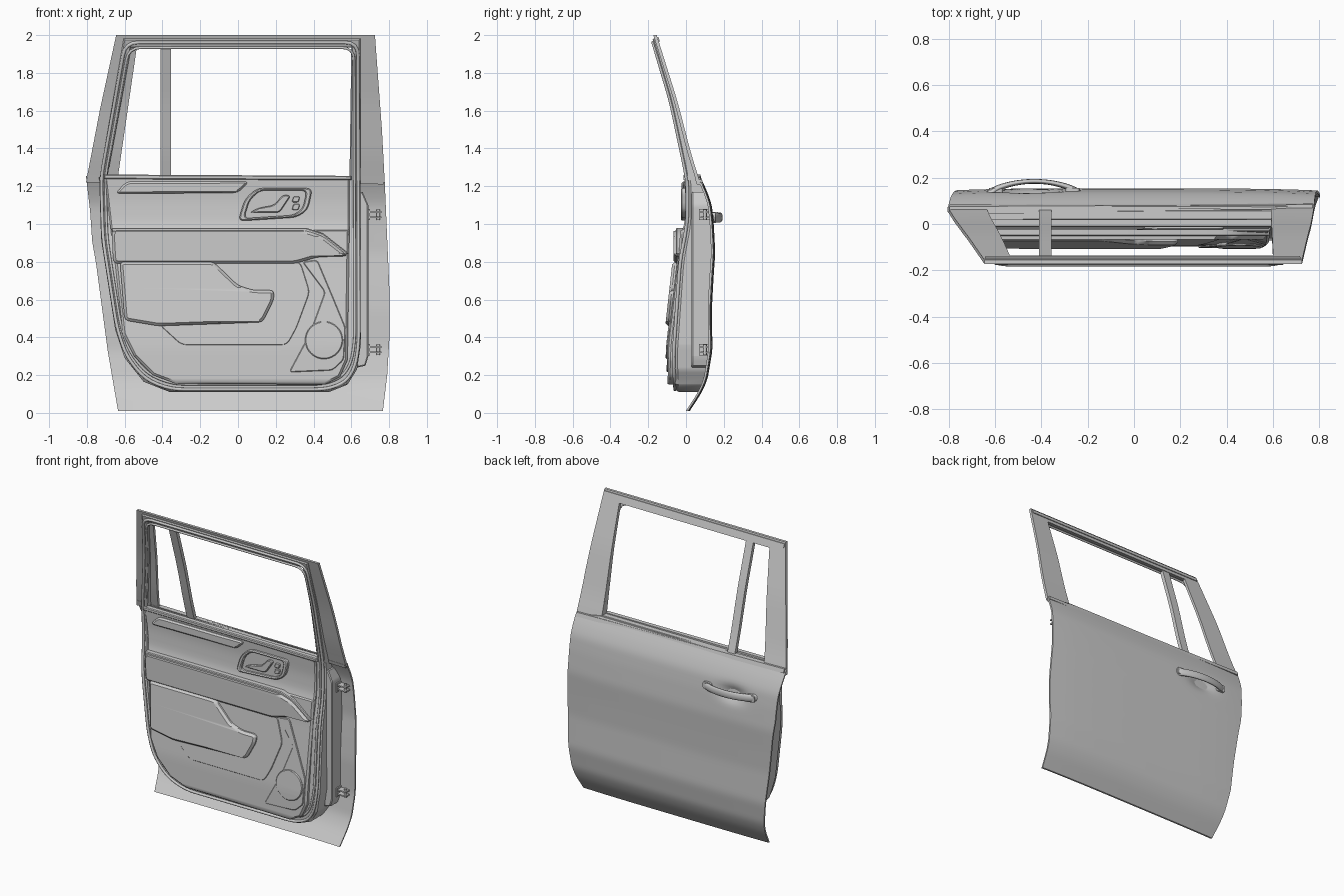
import bpy, bmesh, math
from mathutils import Vector

if "Cube" in bpy.data.objects:
    bpy.data.objects.remove(bpy.data.objects["Cube"])

# ---------- helpers ----------
def curve_fn(keys, soft=0.02):
    """Smoothed piecewise-linear depth profile y(z)."""
    def lin(z):
        if z <= keys[0][0]:
            a, b = keys[0], keys[1]
        else:
            a, b = keys[-2], keys[-1]
            for p, q in zip(keys, keys[1:]):
                if p[0] <= z <= q[0]:
                    a, b = p, q
                    break
        return a[1] + (b[1] - a[1]) * (z - a[0]) / (b[0] - a[0])
    return lambda x, z: (lin(z - soft) + lin(z) + lin(z + soft)) / 3

def shift(fn, d):
    return lambda x, z: fn(x, z) + d

def const(v):
    return lambda x, z: v

def fillet(pts, r, n=4):
    """Round the corners of a closed 2D polygon."""
    out = []
    for i, p in enumerate(pts):
        p = Vector(p)
        a, b = Vector(pts[i - 1]) - p, Vector(pts[(i + 1) % len(pts)]) - p
        s = p + a.normalized() * min(r, a.length * .45)
        e = p + b.normalized() * min(r, b.length * .45)
        for k in range(n + 1):
            t = k / n
            out.append(tuple(s * (1 - t) ** 2 + p * 2 * t * (1 - t) + e * t * t))
    return out

def scaled(pts, s, cx, cz):
    return [(cx + (x - cx) * s, cz + (z - cz) * s) for x, z in pts]

def ring(a, b):
    n = len(a)
    return [(a[i], a[(i + 1) % n], b[(i + 1) % n], b[i]) for i in range(n)]

def slab(name, polys, front, back, edge=0, step=.03, xs=()):
    """Outline(s) in the xz plane, given depth between two surfaces, chamfered in front."""
    bm = bmesh.new()
    for poly in polys:
        bm.faces.new([bm.verts.new((x, 0, z)) for x, z in poly])
    bmesh.ops.remove_doubles(bm, verts=bm.verts[:], dist=1e-5)
    bmesh.ops.recalc_face_normals(bm, faces=bm.faces[:])
    if edge:
        bmesh.ops.inset_region(bm, faces=bm.faces[:], thickness=edge,
                               use_boundary=True, use_even_offset=True)
    zs = [v.co.z for v in bm.verts]
    cuts = [((0, 0, k * step + .003), (0, 0, 1)) for k in range(int(2.1 / step))
            if min(zs) < k * step + .003 < max(zs)] + [((x, 0, 0), (1, 0, 0)) for x in xs]
    for co, no in cuts:
        bmesh.ops.bisect_plane(bm, geom=bm.verts[:] + bm.edges[:] + bm.faces[:],
                               dist=1e-5, plane_co=co, plane_no=no)
    bm.verts.index_update()
    vs = list(bm.verts)
    n = len(vs)
    co = [(v.co.x, front(v.co.x, v.co.z) + (edge if v.is_boundary else 0), v.co.z) for v in vs]
    co += [(v.co.x, back(v.co.x, v.co.z), v.co.z) for v in vs]
    fs = []
    for f in bm.faces:
        ids = [v.index for v in f.verts]
        fs += [ids, [i + n for i in reversed(ids)]]
    for e in bm.edges:
        if e.is_boundary:
            a, b = e.verts[0].index, e.verts[1].index
            fs.append([a, b, b + n, a + n])
    bm.free()
    me = bpy.data.meshes.new(name)
    me.from_pydata(co, [], fs)
    bm = bmesh.new()
    bm.from_mesh(me)
    bmesh.ops.recalc_face_normals(bm, faces=bm.faces[:])
    bm.to_mesh(me)
    bm.free()
    ob = bpy.data.objects.new(name, me)
    bpy.context.collection.objects.link(ob)
    return ob

def tube(name, pts, r, cyclic=False):
    cu = bpy.data.curves.new(name, 'CURVE')
    cu.dimensions, cu.bevel_depth, cu.bevel_resolution, cu.use_fill_caps = '3D', r, 3, True
    sp = cu.splines.new('POLY')
    sp.points.add(len(pts) - 1)
    for p, c in zip(sp.points, pts):
        p.co = (*c, 1)
    sp.use_cyclic_u = cyclic
    ob = bpy.data.objects.new(name, cu)
    bpy.context.collection.objects.link(ob)
    return ob

def box(name, loc, size):
    bpy.ops.mesh.primitive_cube_add(size=1, location=loc)
    bpy.context.object.name, bpy.context.object.scale = name, size

# ---------- depth profiles ----------
skin_y = curve_fn([(.01, .02), (.11, .085), (.18, .115), (.33, .14), (.55, .137), (.7, .145),
                   (.85, .155), (1, .147), (1.1, .137), (1.17, .113), (1.26, .072)])
frame_y = curve_fn([(1.2, .08), (1.25, .066), (1.36, .03), (1.65, -.045), (2, -.155)], .05)
inner_y = curve_fn([(.1, -.055), (.3, -.065), (.8, -.03), (1, .008), (1.22, .01), (1.36, -.018),
                    (1.65, -.08), (1.98, -.178)], .04)
trim_y = curve_fn([(.15, -.098), (.35, -.092), (.8, -.042), (.97, -.03)])
upper_y = curve_fn([(.94, -.03), (1, -.008), (1.12, -.001), (1.25, -.01)])

def outer(x, z):
    dip = .032 * math.exp(-((x + .45) / .085) ** 2 - ((z - 1.02) / .045) ** 2)
    return skin_y(x, z) - .01 * (x / .8) ** 4 - dip

# ---------- outer skin and window frame ----------
slab("outer_skin", [[(-.635, .01), (.767, .01), (.79, .2), (.803, .42), (.803, .62), (.793, .85),
                     (.777, 1.22), (.6, 1.25), (-.805, 1.255), (-.783, 1.07), (-.772, .91),
                     (-.75, .78), (-.69, .33)]],
     shift(outer, -.012), outer, step=.02, xs=[-.75 + .03 * k for k in range(20)] + [0, .2, .4, .6, .7])
slab("window_frame", [[(-.805, 1.22), (-.64, 1.22), (-.535, 1.94), (-.645, 2), (-.73, 1.61)],
                      [(-.645, 2), (-.535, 1.94), (.6, 1.94), (.725, 2)],
                      [(.725, 2), (.6, 1.94), (.59, 1.22), (.777, 1.22), (.762, 1.5)]],
     shift(frame_y, -.018), frame_y)
slab("window_divider", [[(-.41, 1.2), (-.355, 1.2), (-.355, 1.95), (-.41, 1.95)]],
     shift(frame_y, -.03), shift(frame_y, -.004))
slab("roof_drip_rail", [[(-.64, 1.965), (.715, 1.965), (.72, 1.99), (-.642, 1.99)]],
     frame_y, shift(frame_y, .006))
slab("outer_belt_moulding", [[(-.795, 1.235), (.77, 1.21), (.77, 1.235), (-.795, 1.262)]],
     shift(frame_y, -.02), shift(frame_y, .014))

# ---------- inner door shell ----------
low = [(-.735, 1.25), (-.725, .92), (-.65, .44), (-.6, .29), (-.5, .165), (-.36, .11),
       (.48, .11), (.58, .15), (.63, .23), (.65, .36), (.648, 1.25)]
slab("inner_shell", [low], inner_y, shift(outer, -.016), edge=.018)
slab("inner_window_frame",
     [[(-.735, 1.23), (-.695, 1.23), (-.565, 1.935), (-.605, 1.982)],
      [(-.605, 1.982), (-.565, 1.935), (.6, 1.935), (.648, 1.982)],
      [(.648, 1.982), (.6, 1.935), (.59, 1.23), (.648, 1.23)]],
     inner_y, shift(frame_y, -.012), edge=.007)
slab("hinge_face", [[(.63, .24), (.675, .25), (.69, .3), (.69, 1.1), (.66, 1.17), (.63, 1.17)]],
     const(.03), shift(outer, -.012), edge=.006)

# weather seals running all the way round
loop = fillet(low[1:-1] + [(.645, 1.975), (-.605, 1.975), (-.735, 1.25)], .07)
for name, s, r in (("outer_weather_seal", .985, .009), ("inner_weather_seal", .955, .007)):
    path = []
    pts = scaled(loop, s, -.04, 1.05)
    for a, b in zip(pts, pts[1:] + pts[:1]):
        k = max(1, int(math.dist(a, b) / .05))
        path += [(a[0] + (b[0] - a[0]) * i / k, a[1] + (b[1] - a[1]) * i / k) for i in range(k)]
    tube(name, [(x, inner_y(x, z) - .002, z) for x, z in path], r, True)

# ---------- interior trim ----------
slab("lower_trim", [[(-.67, .97), (-.61, .42), (-.55, .3), (-.45, .2), (-.33, .155), (.46, .15),
                     (.54, .19), (.58, .28), (.59, .97)]], trim_y, shift(inner_y, .01), edge=.012)
slab("upper_trim", [[(-.705, 1.25), (-.67, .94), (.59, .94), (.59, 1.245)]],
     upper_y, const(.03), edge=.008)
slab("inner_belt_seal", [[(-.71, 1.238), (.6, 1.232), (.6, 1.255), (-.71, 1.262)]],
     const(-.014), const(.02), edge=.005)
slab("shelf_pad", [fillet([(-.65, 1.16), (0, 1.165), (.06, 1.225), (-.59, 1.225)], .03)],
     const(-.024), const(.01), edge=.01)
slab("armrest", [fillet([(-.66, .79), (.3, .79), (.42, .825), (.585, .83), (.45, .935),
                         (.36, .965), (-.67, .965)], .03)], const(-.066), const(0), edge=.014)
slab("armrest_top_strip", [[(-.665, .945), (.35, .945), (.44, .918), (.565, .835), (.585, .845),
                            (.45, .95), (.36, .98), (-.67, .98)]], const(-.052), const(0), edge=.005)
slab("storage_panel", [fillet([(-.42, .47), (-.3, .36), (.26, .36), (.31, .45), (.38, .64),
                               (.33, .8), (-.13, .8)], .03)], shift(trim_y, -.005), trim_y, edge=.003)
slab("map_pocket", [fillet([(-.6, .49), (-.42, .46), (.13, .48), (.19, .6), (.19, .65), (.08, .65),
                            (0, .675), (-.13, .8), (-.625, .8)], .025)],
     shift(trim_y, -.03), trim_y, edge=.014)
slab("speaker_surround", [fillet([(.27, .215), (.5, .225), (.56, .28), (.57, .45), (.5, .62), (.42, .81),
                                  (.34, .8), (.46, .64), (.38, .42)], .02)],
     shift(trim_y, -.007), trim_y, edge=.004)
disc = [(.455 + .1 * math.cos(t * math.pi / 20), .385 + .1 * math.sin(t * math.pi / 20)) for t in range(40)]
slab("speaker_grille", [disc], shift(trim_y, -.014), trim_y, edge=.005)

# ---------- inside release handle ----------
bez = fillet([(.0, 1.015), (.31, 1.035), (.37, 1.075), (.395, 1.19), (.1, 1.19), (.035, 1.13)], .035)
slab("release_bezel", ring(bez, scaled(bez, .84, .2, 1.11)), const(-.026), const(.01), edge=.006)
slab("release_cup", [scaled(bez, .85, .2, 1.11)], const(-.006), const(.01))
slab("release_lever", [fillet([(.06, 1.06), (.22, 1.06), (.28, 1.15), (.24, 1.155), (.19, 1.1),
                               (.11, 1.085)], .02)], const(-.022), const(.005), edge=.005)
for i, z in enumerate((1.075, 1.115)):
    slab("lock_button_%d" % i, [fillet([(.285, z), (.32, z), (.328, z + .03), (.293, z + .03)], .008)],
         const(-.018), const(.005), edge=.003)

# ---------- outside pull handle ----------
arc = []
for k in range(21):
    t = k / 20
    arc.append((-.62 + .38 * t, (.13 + .054 * math.sin(math.pi * t) ** .6) / .45, (1.04 - .01 * t) / 1.1))
tube("outside_handle", arc, .023).scale = (1, .45, 1.1)
for name, x in (("handle_base_rear", -.595), ("handle_base_front", -.265)):
    slab(name, [fillet([(x - .03, 1.012), (x + .03, 1.012), (x + .03, 1.06), (x - .03, 1.06)], .015)],
         const(.12), const(.156))

# ---------- hinges ----------
for tag, z in (("upper", 1.05), ("lower", .335)):
    for d in (-.014, .014):
        box(tag + "_hinge_plate", (.72, .1, z + d), (.08, .045, .009))
    box(tag + "_hinge_base", (.692, .1, z), (.012, .06, .06))
    bpy.ops.mesh.primitive_cylinder_add(vertices=16, radius=.01, depth=.056, location=(.743, .1, z))
    bpy.context.object.name = tag + "_hinge_pin"

# ---------- finish ----------
bpy.ops.object.select_all(action='SELECT')
bpy.context.view_layer.objects.active = bpy.data.objects["outside_handle"]
bpy.ops.object.convert(target='MESH')
bpy.ops.object.shade_smooth_by_angle(angle=math.radians(40))
